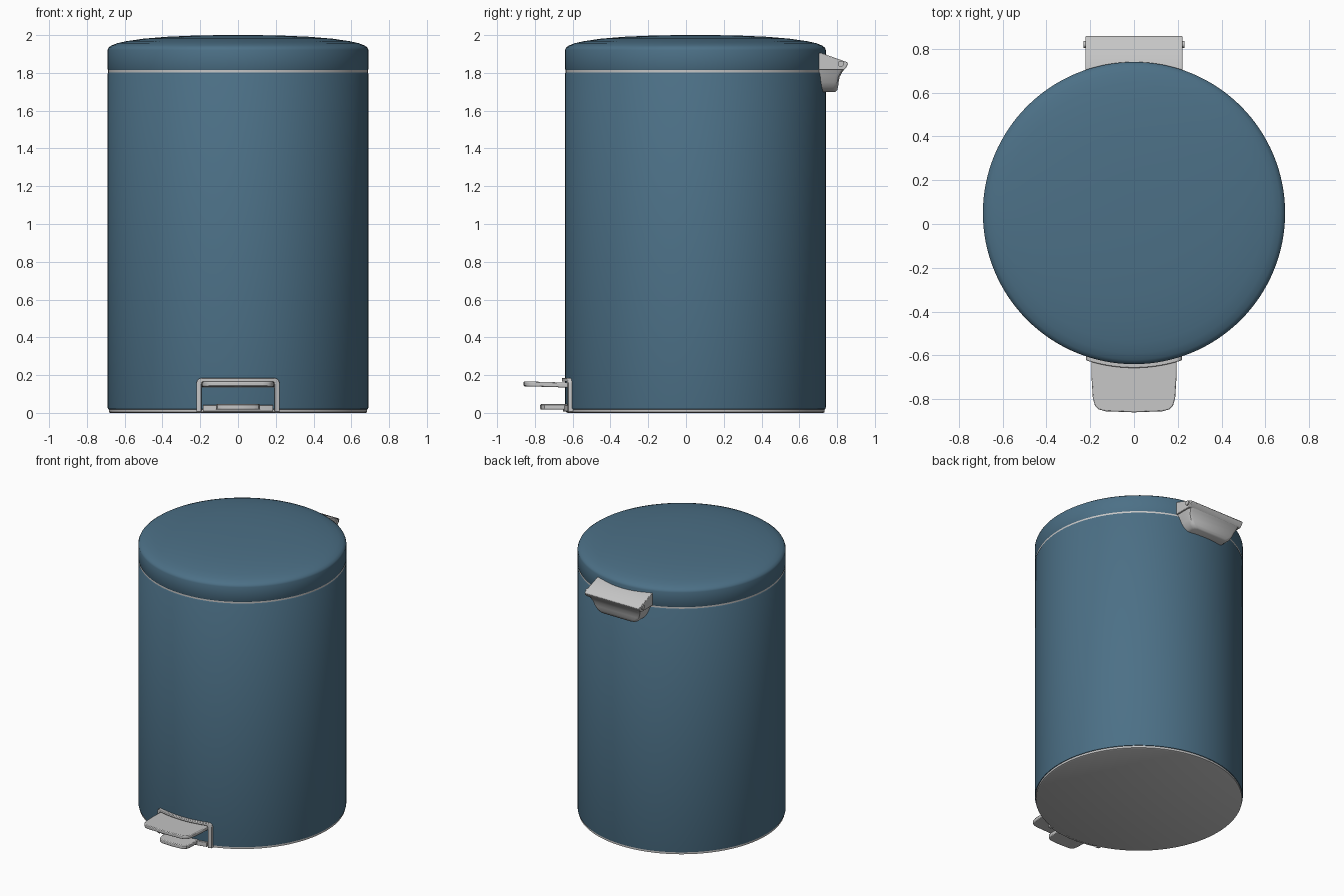
import bpy, bmesh
from math import sin, cos, pi, sqrt, radians

cube = bpy.data.objects.get("Cube")
if cube:
    bpy.data.objects.remove(cube, do_unlink=True)

CY = 0.05      # y of the bin's axis
R = 0.69       # bin radius


def material(name, rgb):
    m = bpy.data.materials.new(name)
    m.use_nodes = True
    m.diffuse_color = (*rgb, 1)
    m.node_tree.nodes["Principled BSDF"].inputs["Base Color"].default_value = (*rgb, 1)
    return m


BLUE = material("slate blue", (0.072, 0.162, 0.24))
GREY = material("light grey", (0.56, 0.56, 0.56))


def loft(name, rings, mat, bevel=0):
    """Skin equal-length rings of points and cap both ends."""
    bm = bmesh.new()
    rows = [[bm.verts.new(p) for p in ring] for ring in rings]
    n = len(rows[0])
    for a, b in zip(rows, rows[1:]):
        for i in range(n):
            j = (i + 1) % n
            bm.faces.new((a[i], a[j], b[j], b[i]))
    bm.faces.new(rows[0])
    bm.faces.new(rows[-1])
    bmesh.ops.recalc_face_normals(bm, faces=bm.faces)
    mesh = bpy.data.meshes.new(name)
    bm.to_mesh(mesh)
    bm.free()
    mesh.materials.append(mat)
    obj = bpy.data.objects.new(name, mesh)
    bpy.context.collection.objects.link(obj)
    if bevel:
        mod = obj.modifiers.new("soft edges", "BEVEL")
        mod.width, mod.segments = bevel, 2
        mod.limit_method = "ANGLE"
        mod.angle_limit = radians(40)
    bpy.ops.object.select_all(action="DESELECT")
    obj.select_set(True)
    bpy.context.view_layer.objects.active = obj
    bpy.ops.object.shade_smooth_by_angle(angle=radians(35))
    return obj


def lathe(name, profile, mat, sides=128):
    """Turn (radius, z) points around the bin's axis."""
    angles = [2 * pi * i / sides for i in range(sides)]
    return loft(name, [[(r * cos(a), CY + r * sin(a), z) for a in angles]
                       for r, z in profile], mat)


def on_wall(x, z, r):
    """Point on the front of a cylinder around the bin's axis."""
    return (x, CY - sqrt(r * r - x * x), z)


def plate(name, half, z0, z1, slope, mat):
    """Flat pedal plate from half an outline, rising towards the front."""
    outline = half + [(-x, y) for x, y in reversed(half) if x > 0]
    return loft(name, [[(x, y, z + slope * (-0.62 - y)) for x, y in outline]
                       for z in (z0, z1)], mat, 0.005)


# Base, body, seam ring and domed lid
lathe("base_plate", [(0.675, 0), (0.684, 0.004), (0.684, 0.024)], GREY)
lathe("bin_body", [(0.68, 0.018), (0.688, 0.02), (R, 0.028), (R, 1.797),
                   (0.686, 1.804), (0.67, 1.804)], BLUE)
lathe("seam_ring", [(0.66, 1.80), (0.687, 1.802), (0.687, 1.816), (0.66, 1.818)], GREY)
lathe("lid", [(0.67, 1.814), (0.687, 1.814), (R, 1.82), (R, 1.922), (0.685, 1.934),
              (0.67, 1.945), (0.64, 1.957), (0.59, 1.968), (0.5, 1.981),
              (0.38, 1.991), (0.22, 1.998), (0.08, 2.0)], BLUE)


# Bracket framing the pedal slot, wrapped around the wall
def arch(w, top, rad, steps=6):
    right = [(w, 0.004)]
    for i in range(steps + 1):
        a = pi / 2 * i / steps
        right.append((w - rad + rad * cos(a), top - rad + rad * sin(a)))
    right += [((w - rad) * (1 - i / 8), top) for i in range(1, 9)]
    return right + [(-x, z) for x, z in reversed(right[:-1])]


loft("pedal_bracket", [[on_wall(*o, 0.68), on_wall(*o, 0.707),
                        on_wall(*i, 0.707), on_wall(*i, 0.68)]
                       for o, i in zip(arch(0.22, 0.185, 0.03), arch(0.194, 0.165, 0.012))],
     GREY, 0.004)

# Sill along the bottom of the slot
loft("pedal_sill", [[on_wall(x, 0.008, 0.68), on_wall(x, 0.008, 0.702),
                     on_wall(x, 0.042, 0.702), on_wall(x, 0.042, 0.68)]
                    for x in [0.186 * k / 8 for k in range(-8, 9)]], GREY, 0.003)

# Foot pedal and the smaller foot below it
plate("pedal", [(0.194, -0.59), (0.194, -0.70), (0.188, -0.795), (0.178, -0.83),
                (0.16, -0.847), (0.13, -0.855), (0.0, -0.86)], 0.134, 0.16, 0.03, GREY)
plate("lower_foot", [(0.118, -0.60), (0.116, -0.72), (0.108, -0.75),
                     (0.085, -0.767), (0.0, -0.772)], 0.018, 0.046, 0.0, GREY)

# Hinge: a sloped cap over a tapering housing
cap = [(0.69, 1.908), (0.72, 1.904), (0.85, 1.858), (0.859, 1.848),
       (0.848, 1.828), (0.835, 1.815), (0.69, 1.815)]
loft("hinge_cap", [[(x, y, z) for y, z in cap] for x in (-0.222, 0.222)], GREY, 0.004)


def housing_ring(z, back, w):
    c = 0.025
    return [(-w, 0.68, z), (-w, back - c, z), (-w + c * 0.3, back - c * 0.3, z),
            (-w + c, back, z), (w - c, back, z), (w - c * 0.3, back - c * 0.3, z),
            (w, back - c, z), (w, 0.68, z)]


loft("hinge_housing", [housing_ring(*s) for s in
                       [(1.83, 0.846, 0.215), (1.805, 0.828, 0.208), (1.78, 0.814, 0.198),
                        (1.75, 0.808, 0.186), (1.725, 0.805, 0.17), (1.708, 0.80, 0.15),
                        (1.70, 0.79, 0.135)]], GREY)

# Hinge pin
loft("hinge_pin", [[(x, 0.82 + 0.016 * cos(a), 1.848 + 0.016 * sin(a))
                    for a in [2 * pi * i / 16 for i in range(16)]]
                   for x in (-0.23, 0.23)], GREY)
